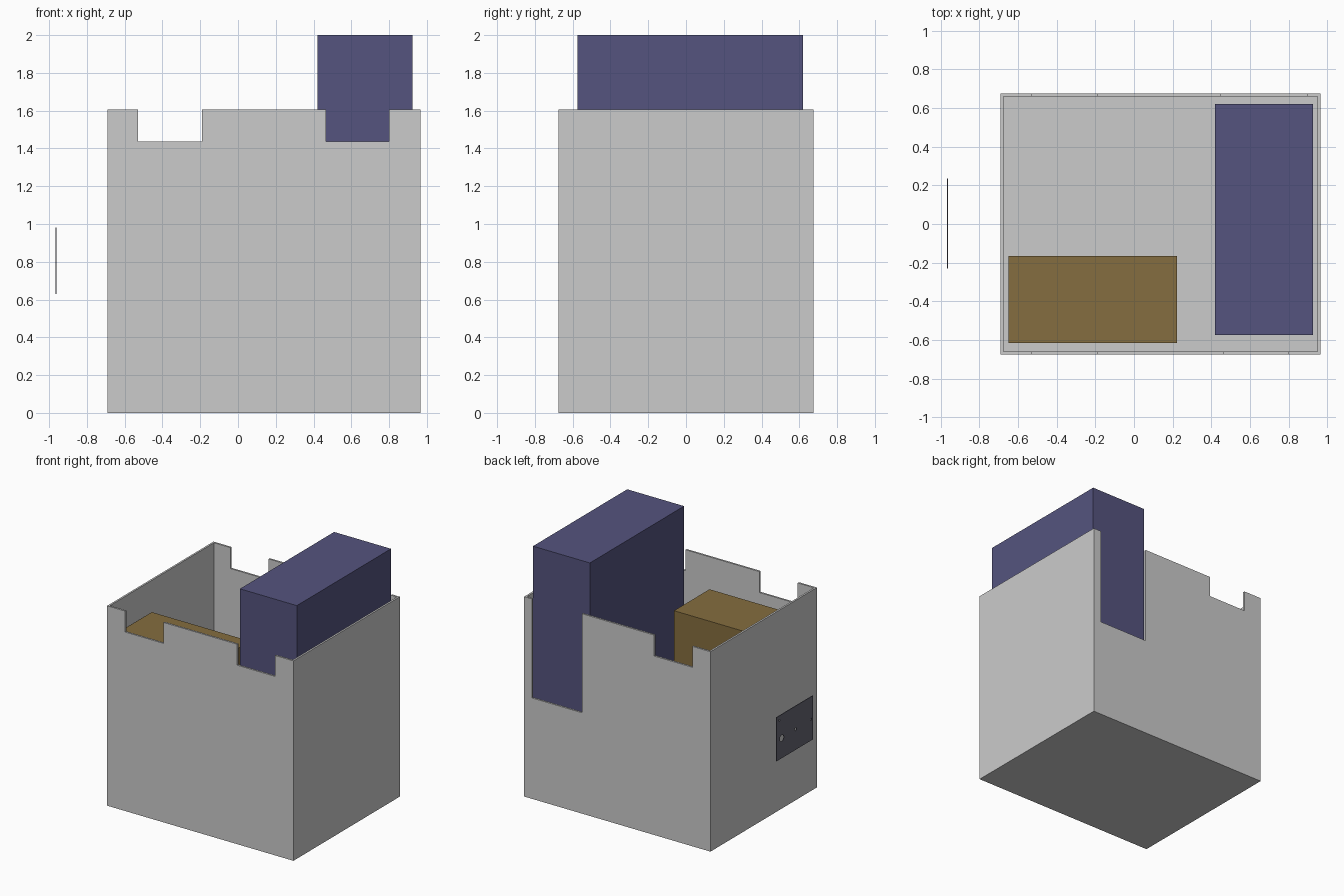
import bpy
from math import pi

if "Cube" in bpy.data.objects:
    bpy.data.objects.remove(bpy.data.objects["Cube"])

WALL = 0.015


def material(name, rgb):
    m = bpy.data.materials.new(name)
    m.diffuse_color = (*rgb, 1)
    m.use_nodes = True
    m.node_tree.nodes["Principled BSDF"].inputs["Base Color"].default_value = m.diffuse_color
    return m


def box(name, lo, hi, mat=None):
    """Axis-aligned block between two corners."""
    bpy.ops.mesh.primitive_cube_add(
        size=1, location=[(a + b) / 2 for a, b in zip(lo, hi)])
    ob = bpy.context.object
    ob.name = name
    ob.scale = [b - a for a, b in zip(lo, hi)]
    bpy.ops.object.transform_apply(location=False, rotation=False, scale=True)
    if mat:
        ob.data.materials.append(mat)
    return ob


def cut(target, cutter):
    """Subtract a hidden cutter from the target."""
    mod = target.modifiers.new(cutter.name, 'BOOLEAN')
    mod.operation = 'DIFFERENCE'
    mod.solver = 'EXACT'
    mod.object = cutter
    cutter.hide_render = True
    cutter.hide_set(True)
    cutter.display_type = 'WIRE'


blue = material("blue", (0.09, 0.088, 0.21))
brown = material("brown", (0.235, 0.155, 0.05))
slate = material("slate", (0.13, 0.13, 0.17))

# Open-topped case with thin walls and floor
x0, x1, y1, top = -0.69, 0.965, 0.675, 1.605
case = box("case", (x0, -y1, 0), (x1, y1, top))
cut(case, box("cavity_cutter", (x0 + WALL, -y1 + WALL, WALL),
              (x1 - WALL, y1 - WALL, top + 0.2)))

# Notches in the front (-1) and back (+1) rims: side, left, right, bottom
for i, (side, a, b, z) in enumerate([(-1, -0.53, -0.19, 1.437),
                                     (-1, 0.465, 0.80, 1.437),
                                     (1, -0.53, -0.19, 1.437),
                                     (1, 0.45, 0.895, 0.81)]):
    ya, yb = sorted((side * (y1 - 0.03), side * (y1 + 0.05)))
    cut(case, box(f"notch_cutter_{i}", (a, ya, z), (b, yb, top + 0.1)))

# Blocks standing inside the case
box("tall_block", (0.42, -0.575, WALL), (0.925, 0.62, 2.0), blue)
box("low_block", (-0.65, -0.615, WALL), (0.222, -0.165, 1.37), brown)

# Thin side plate, set off from the left wall, with small holes
plate = box("side_plate", (-0.967, -0.23, 0.63), (-0.962, 0.235, 0.982), slate)
for i, (y, z, r) in enumerate([(0.165, 0.79, 0.026), (-0.01, 0.795, 0.012),
                               (-0.205, 0.80, 0.009), (0.195, 0.945, 0.008)]):
    bpy.ops.mesh.primitive_cylinder_add(
        vertices=24, radius=r, depth=0.1, location=(-0.965, y, z),
        rotation=(0, pi / 2, 0))
    hole = bpy.context.object
    hole.name = f"hole_cutter_{i}"
    cut(plate, hole)
